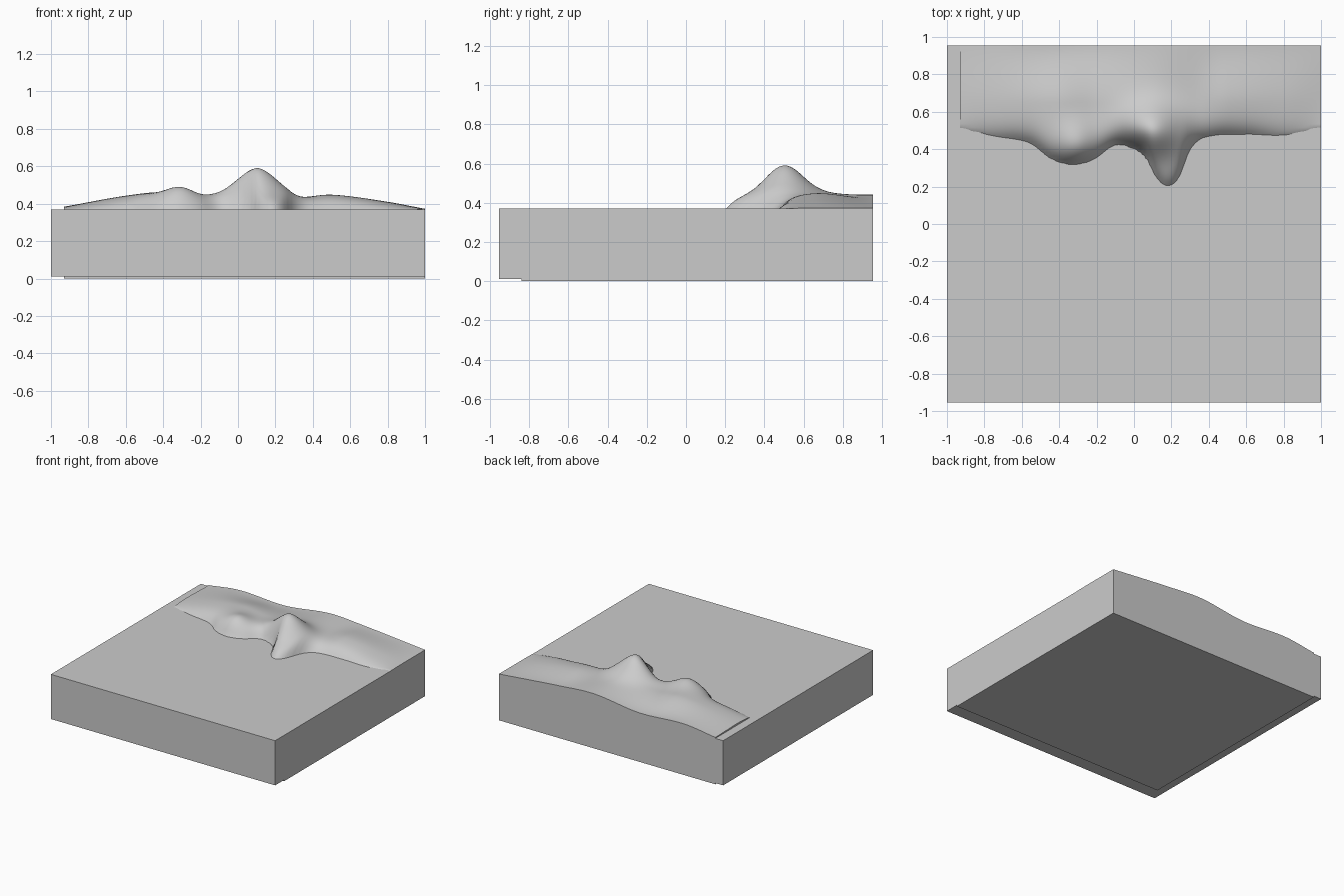
import bpy, bmesh, math

if "Cube" in bpy.data.objects:
    bpy.data.objects.remove(bpy.data.objects["Cube"])

grey = bpy.data.materials.new("stone grey")
grey.diffuse_color = (0.6, 0.6, 0.6, 1)
grey.use_nodes = True
grey.node_tree.nodes["Principled BSDF"].inputs["Base Color"].default_value = grey.diffuse_color

LEVEL = 0.37   # flat water surface
Y = 0.955


def curve(keys, x):
    """Smooth Catmull-Rom style interpolation through (x, value) keys."""
    x = min(max(x, keys[0][0]), keys[-1][0])
    n = len(keys)

    def slope(i):
        a, b = keys[max(i - 1, 0)], keys[min(i + 1, n - 1)]
        return (b[1] - a[1]) / (b[0] - a[0])
    for i in range(n - 1):
        (x0, v0), (x1, v1) = keys[i], keys[i + 1]
        if x <= x1:
            w = x1 - x0
            t = (x - x0) / w
            return ((2*t**3 - 3*t*t + 1) * v0 + (t**3 - 2*t*t + t) * w * slope(i)
                    + (3*t*t - 2*t**3) * v1 + (t**3 - t*t) * w * slope(i + 1))


# shoreline y, crest height and back-edge height along x
SHORE = [(-1, .52), (-.93, .51), (-.75, .47), (-.56, .435), (-.44, .35), (-.33, .32),
         (-.22, .345), (-.11, .42), (-.04, .42), (.06, .365), (.12, .25), (.18, .205),
         (.24, .25), (.30, .40), (.38, .465), (.6, .48), (.8, .475), (1, .515)]
CREST = [(-.93, .015), (-.6, .075), (-.4, .092), (-.2, .07), (.1, .08),
         (.33, .065), (.5, .082), (.8, .042), (1, .003)]
BACK = [(-.93, .008), (-.65, .042), (-.25, .025), (.15, .07), (.46, .052), (1, .003)]


def hill(x, y, cx, cy, sx, sy, h):
    return h * math.exp(-((x - cx) / sx)**2 / 2 - ((y - cy) / sy)**2 / 2)


def height(x, y):
    d = y - curve(SHORE, x)
    if d < 0:
        return LEVEL + max(d, -0.2)
    t = min(max((y - 0.65) / (Y - 0.65), 0), 1)
    t = t * t * (3 - 2 * t)
    base = curve(CREST, x) * (1 - t) + curve(BACK, x) * t
    peaks = (hill(x, y, .09, .50, .115, .095, .145)
             + hill(x, y, -.30, .41, .075, .09, .055))
    return LEVEL + base * (1 - math.exp(-d / .06)) + peaks * (1 - math.exp(-d / .045))


def finish(bm, name):
    bmesh.ops.recalc_face_normals(bm, faces=bm.faces)
    me = bpy.data.meshes.new(name)
    bm.to_mesh(me)
    bm.free()
    me.materials.append(grey)
    ob = bpy.data.objects.new(name, me)
    bpy.context.collection.objects.link(ob)
    return ob


# water block
bm = bmesh.new()
bmesh.ops.create_cube(bm, size=1)
for v in bm.verts:
    v.co = (v.co.x * 2, v.co.y * 2 * Y, 0.01 + (v.co.z + .5) * (LEVEL - 0.01))
finish(bm, "water_block")

# terrain: solid heightfield, mostly under the water, rising as hills at the back
bm = bmesh.new()
bmesh.ops.create_grid(bm, x_segments=100, y_segments=94, size=1)
for v in bm.verts:
    x = -0.93 + (v.co.x + 1) / 2 * 1.93
    y = -0.84 + (v.co.y + 1) / 2 * (Y + 0.84)
    v.co = (x, y, height(x, y))
rim = [e for e in bm.edges if e.is_boundary]
skirt = bmesh.ops.extrude_edge_only(bm, edges=rim)["geom"]
for v in skirt:
    if isinstance(v, bmesh.types.BMVert):
        v.co.z = 0
bmesh.ops.edgeloop_fill(bm, edges=[e for e in bm.edges if e.is_boundary])
terrain = finish(bm, "terrain")
bpy.context.view_layer.objects.active = terrain
terrain.select_set(True)
bpy.ops.object.shade_smooth_by_angle(angle=math.radians(40))
